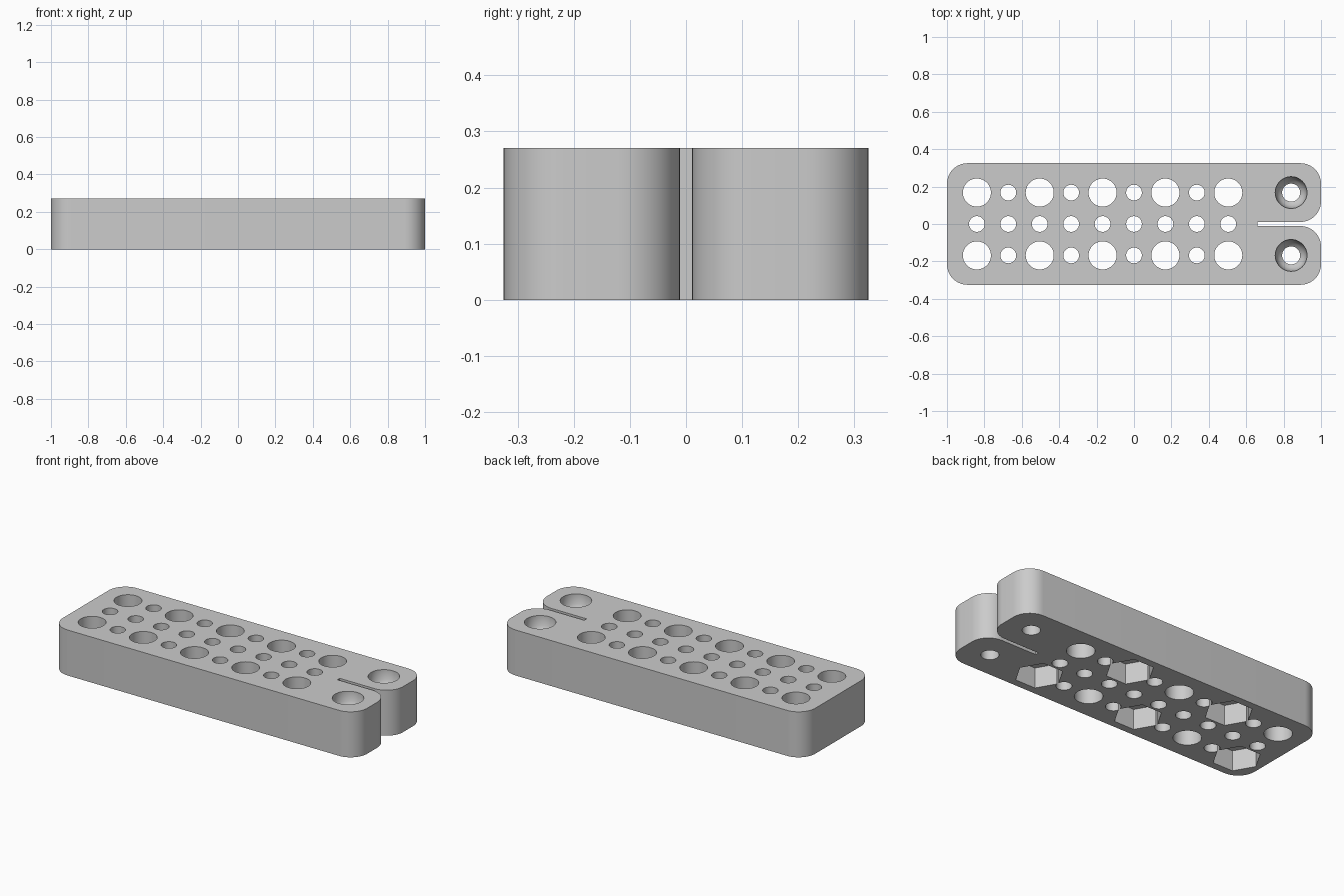
import bpy, bmesh, math

old = bpy.data.objects.get("Cube")
if old:
    bpy.data.objects.remove(old, do_unlink=True)

HEIGHT = 0.27
PITCH = 0.168
HALF_Y = 0.325
GAP = 0.011
ROUND = 0.11

grey = bpy.data.materials.new("light grey")
grey.use_nodes = True
grey.diffuse_color = (0.6, 0.6, 0.6, 1)
grey.node_tree.nodes["Principled BSDF"].inputs["Base Color"].default_value = (0.6, 0.6, 0.6, 1)


def make_object(name, bm):
    bmesh.ops.recalc_face_normals(bm, faces=bm.faces)
    mesh = bpy.data.meshes.new(name)
    bm.to_mesh(mesh)
    bm.free()
    mesh.materials.append(grey)
    obj = bpy.data.objects.new(name, mesh)
    bpy.context.collection.objects.link(obj)
    return obj


def lathe(bm, x, y, profile, sides):
    """Closed solid of revolution from (radius, z) pairs."""
    rings = []
    for r, z in profile:
        angles = [2 * math.pi * i / sides for i in range(sides)]
        rings.append([bm.verts.new((x + r * math.cos(a), y + r * math.sin(a), z)) for a in angles])
    for low, high in zip(rings, rings[1:]):
        for i in range(sides):
            j = (i + 1) % sides
            bm.faces.new((low[i], low[j], high[j], high[i]))
    bm.faces.new(rings[0][::-1])
    bm.faces.new(rings[-1])


def corner(cx, cy, start):
    """Quarter circle, counter-clockwise from a start angle."""
    steps = 14
    angles = [math.radians(start + 90 * i / steps) for i in range(steps + 1)]
    return [(cx + ROUND * math.cos(a), cy + ROUND * math.sin(a)) for a in angles]


# Rounded block whose right end is split into two prongs
far, side, inner = 1 - ROUND, HALF_Y - ROUND, GAP + ROUND
outline = corner(-far, -side, 180) + corner(far, -side, 270) + corner(far, -inner, 0)
outline += [(0.66, -GAP), (0.66, GAP)]
outline += corner(far, inner, 270) + corner(far, side, 0) + corner(-far, side, 90)
bm = bmesh.new()
base = bm.faces.new([bm.verts.new((x, y, 0)) for x, y in outline])
top = bmesh.ops.extrude_face_region(bm, geom=[base])
bmesh.ops.translate(bm, vec=(0, 0, HEIGHT),
                    verts=[v for v in top["geom"] if isinstance(v, bmesh.types.BMVert)])
block = make_object("perforated_block", bm)

# Through holes, hexagonal nut pockets below and screw seats above
holes, pockets = bmesh.new(), bmesh.new()
for col in range(9):
    for row in (-1, 0, 1):
        x, y = (col - 5) * PITCH, row * PITCH
        wide = row != 0 and col % 2 == 0
        radius = 0.075 if wide else 0.042
        lathe(holes, x, y, [(radius, -0.05), (radius, HEIGHT + 0.05)], 48)
        if wide and (col // 2 % 2 == 0) == (row < 0):
            lathe(pockets, x, y, [(0.13, -0.05), (0.13, 0.12)], 6)
for y in (-PITCH, PITCH):
    seat = [(0.048, -0.05), (0.048, 0.175), (0.066, 0.19), (0.078, 0.215),
            (0.085, 0.255), (0.085, HEIGHT + 0.05)]
    lathe(holes, 0.84, y, seat, 48)

cutters = [make_object("hole_cutter", holes), make_object("pocket_cutter", pockets)]
for cutter in cutters:
    cutter.hide_render = True
    mod = block.modifiers.new(cutter.name, 'BOOLEAN')
    mod.operation = 'DIFFERENCE'
    mod.solver = 'EXACT'
    mod.object = cutter

# Apply the cuts and drop the cutters
graph = bpy.context.evaluated_depsgraph_get()
cut_mesh = bpy.data.meshes.new_from_object(block.evaluated_get(graph))
block.modifiers.clear()
block.data = cut_mesh
for cutter in cutters:
    bpy.data.objects.remove(cutter, do_unlink=True)

bpy.ops.object.select_all(action='DESELECT')
block.select_set(True)
bpy.context.view_layer.objects.active = block
bpy.ops.object.shade_smooth_by_angle(angle=math.radians(30))
